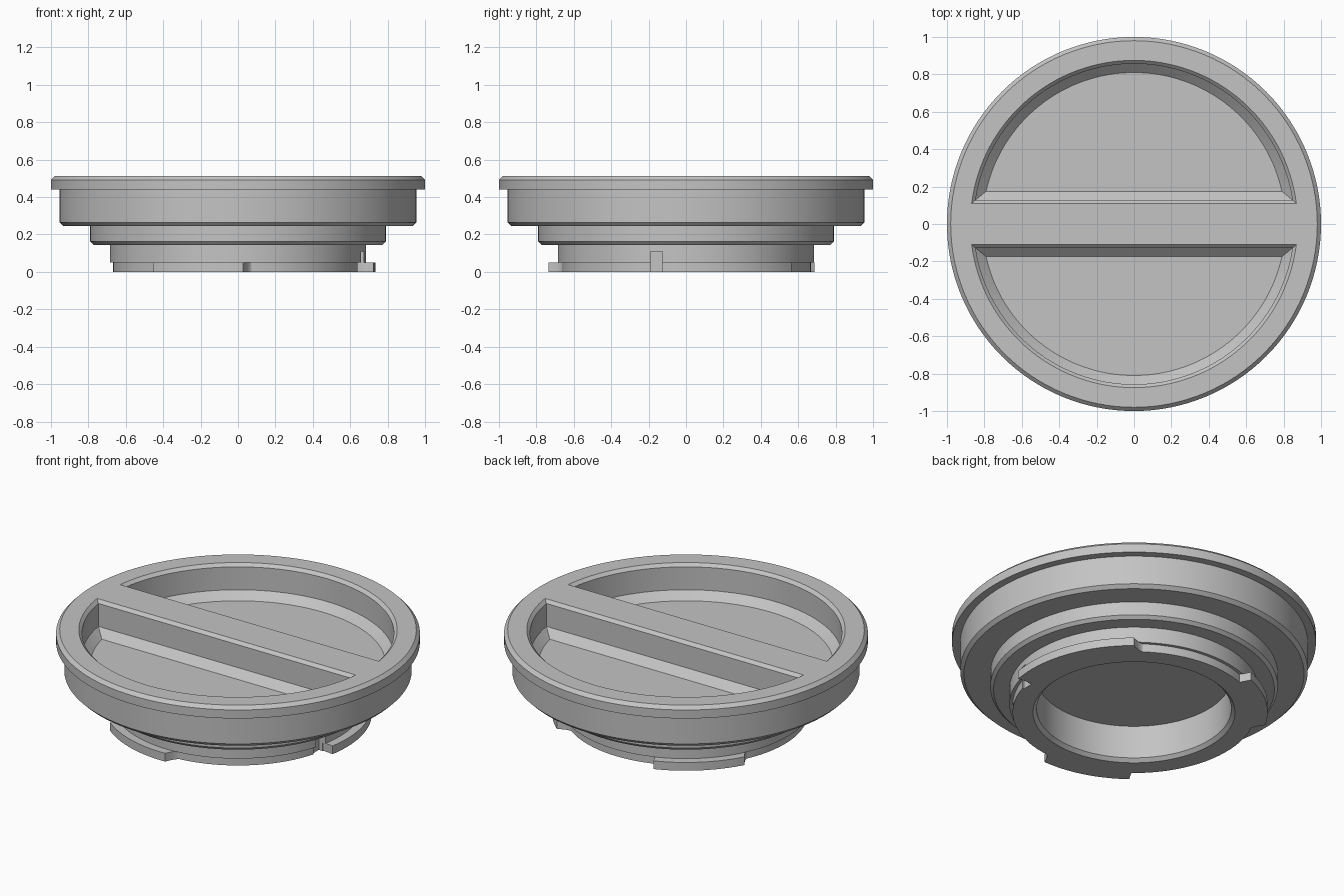
import bpy, bmesh
from math import sin, cos, asin, pi, radians

old = bpy.data.objects.get("Cube")
if old:
    bpy.data.objects.remove(old, do_unlink=True)

grey = bpy.data.materials.new("mid_grey")
grey.use_nodes = True
colour = (0.55, 0.55, 0.55, 1)
grey.diffuse_color = colour
grey.node_tree.nodes["Principled BSDF"].inputs["Base Color"].default_value = colour


def make_object(name, bm):
    bmesh.ops.recalc_face_normals(bm, faces=bm.faces)
    mesh = bpy.data.meshes.new(name)
    bm.to_mesh(mesh)
    bm.free()
    mesh.materials.append(grey)
    obj = bpy.data.objects.new(name, mesh)
    bpy.context.collection.objects.link(obj)
    return obj


def loft(name, rings, closed_caps=True):
    """Bridge matching rings of points, capping both ends."""
    bm = bmesh.new()
    loops = [[bm.verts.new(p) for p in ring] for ring in rings]
    for low, high in zip(loops, loops[1:]):
        for i in range(len(low)):
            j = (i + 1) % len(low)
            bm.faces.new((low[i], low[j], high[j], high[i]))
    bm.faces.new(loops[0])
    bm.faces.new(loops[-1])
    return make_object(name, bm)


def circle(r, z, n=128):
    return [(r * cos(2 * pi * i / n), r * sin(2 * pi * i / n), z) for i in range(n)]


def half_disc(r, y, z, side, n=64):
    """Circular segment beyond a straight chord at y."""
    a = asin(y / r)
    angles = [a + (pi - 2 * a) * i / n for i in range(n + 1)]
    return [(r * cos(t), side * r * sin(t), z) for t in angles]


def activate(obj):
    bpy.ops.object.select_all(action="DESELECT")
    obj.select_set(True)
    bpy.context.view_layer.objects.active = obj


def cut(target, cutter):
    cutter.hide_render = True
    mod = target.modifiers.new("cut", "BOOLEAN")
    mod.operation = "DIFFERENCE"
    mod.solver = "EXACT"
    mod.object = cutter
    activate(target)
    bpy.ops.object.modifier_apply(modifier=mod.name)
    bpy.data.objects.remove(cutter, do_unlink=True)


# Stepped turned body, from the hollow underside out and up to the rim
profile = [(0.535, 0.22), (0.535, 0.02), (0.555, 0), (0.667, 0), (0.667, 0.05),
           (0.685, 0.05), (0.685, 0.145), (0.772, 0.145), (0.79, 0.163),
           (0.79, 0.245), (0.935, 0.245), (0.955, 0.265), (0.955, 0.44),
           (1, 0.44), (1, 0.492), (0.98, 0.512)]
body = loft("cap_body", [circle(r, z) for r, z in profile])

# Two chamfered recesses leave the grip bar across the top
recess = [(0.81, 0.175, 0.31), (0.857, 0.128, 0.355), (0.857, 0.128, 0.494),
          (0.875, 0.11, 0.512), (0.875, 0.11, 0.6)]
for side in (1, -1):
    cut(body, loft("recess_cutter", [half_disc(r, y, z, side) for r, y, z in recess]))

# Locking slot in the neck
slot = [[(x, y, z) for x, y in ((0.63, -0.19), (0.8, -0.19), (0.8, -0.125), (0.63, -0.125))]
        for z in (-0.1, 0.11)]
cut(body, loft("slot_cutter", slot))


# Locking tabs with concave ends
def tab(name, start, end, blend_start, blend_end):
    inner, low, high, steps = 0.6, 0.665, 0.735, 6

    def blend(at, width):
        return [(at + width * (1 - k / steps), low + (high - low) * (k / steps) ** 2)
                for k in range(steps)]

    outer = blend(start, -blend_start)
    outer += [(start + (end - start) * i / 24, high) for i in range(25)]
    outer += reversed(blend(end, blend_end))
    inside = [(a, inner) for a, r in reversed(outer)]
    rings = [[(r * cos(radians(a)), r * sin(radians(a)), z) for a, r in outer + inside]
             for z in (0, 0.05)]
    return loft(name, rings)


parts = [body,
         tab("front_tab", -128, -88, 1, 5),
         tab("left_tab", -10, 50, 0.5, 5),
         tab("back_tab", 111, 151, 1, 5)]

for part in parts:
    activate(part)
    bpy.ops.object.shade_smooth_by_angle(angle=radians(30))
